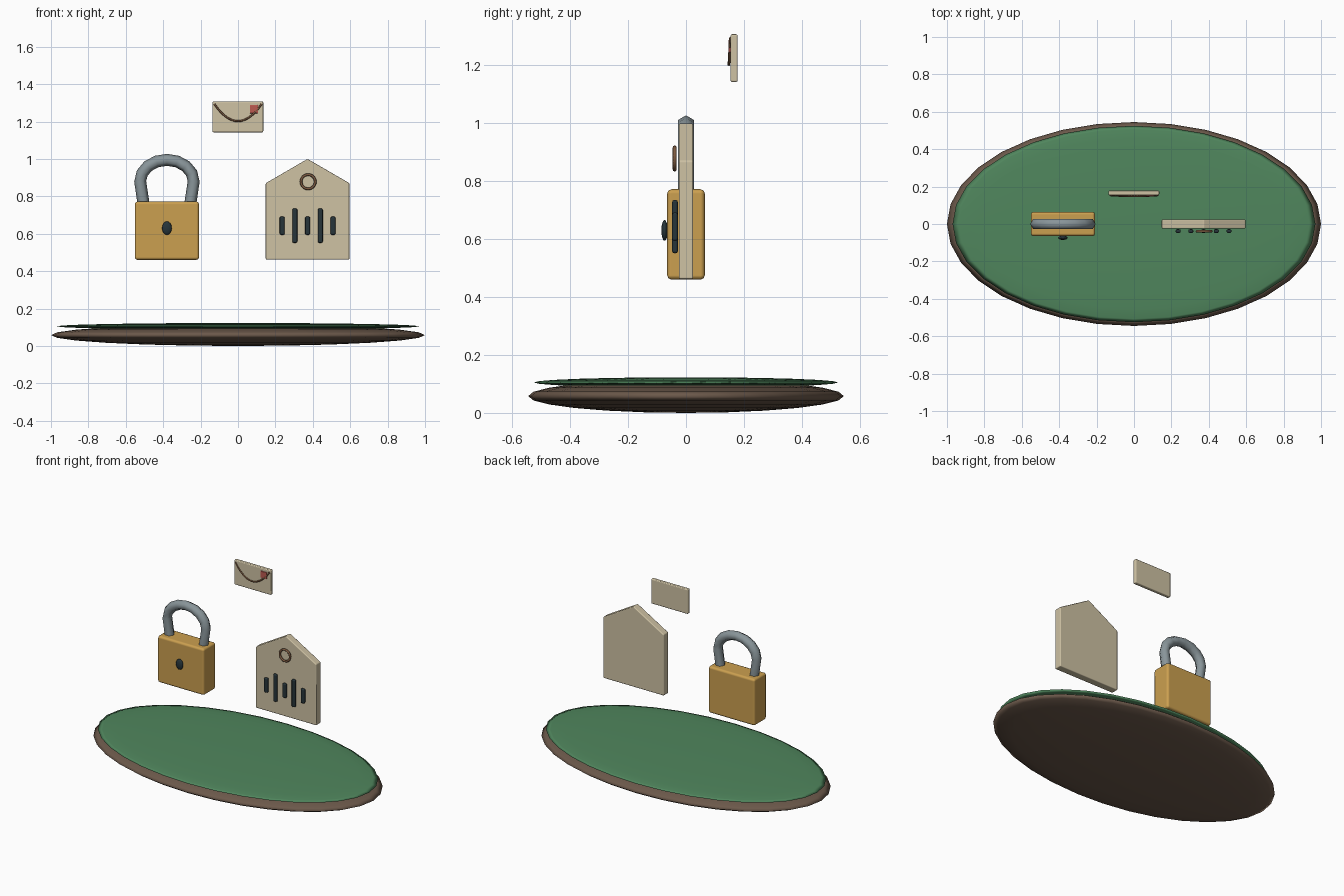
import bpy, bmesh, math
from mathutils import Vector, Matrix

if "Cube" in bpy.data.objects:
    bpy.data.objects.remove(bpy.data.objects["Cube"])


def material(name, rgb):
    m = bpy.data.materials.new(name)
    m.diffuse_color = (*rgb, 1)
    m.use_nodes = True
    m.node_tree.nodes["Principled BSDF"].inputs["Base Color"].default_value = m.diffuse_color
    return m


GREEN = material("green", (0.08, 0.24, 0.11))
BROWN = material("brown", (0.15, 0.10, 0.07))
GOLD = material("gold", (0.60, 0.35, 0.08))
STEEL = material("steel", (0.25, 0.30, 0.32))
CREAM = material("cream", (0.62, 0.54, 0.37))
DARK = material("dark", (0.02, 0.035, 0.042))
COPPER = material("copper", (0.20, 0.10, 0.05))
RED = material("red", (0.50, 0.10, 0.08))


def finish(name, bm, mat, loc=(0, 0, 0), bevel=0, segments=2, sharp=None):
    bmesh.ops.recalc_face_normals(bm, faces=bm.faces)
    me = bpy.data.meshes.new(name)
    bm.to_mesh(me)
    bm.free()
    me.materials.append(mat)
    for p in me.polygons:
        p.use_smooth = True
    if sharp and not bevel:
        me.set_sharp_from_angle(angle=math.radians(sharp))
    ob = bpy.data.objects.new(name, me)
    ob.location = loc
    bpy.context.collection.objects.link(ob)
    if bevel:
        mod = ob.modifiers.new("bevel", 'BEVEL')
        mod.width = bevel
        mod.segments = segments
        mod.harden_normals = True
    return ob


def ellipsoid(name, loc, radii, mat, segs=32, rings=12):
    bm = bmesh.new()
    bmesh.ops.create_uvsphere(bm, u_segments=segs, v_segments=rings, radius=1,
                              matrix=Matrix.Diagonal((*radii, 1)))
    return finish(name, bm, mat, loc)


def box(name, loc, size, mat, bevel):
    bm = bmesh.new()
    bmesh.ops.create_cube(bm, size=1, matrix=Matrix.Diagonal((*size, 1)))
    return finish(name, bm, mat, loc, bevel)


def tube(name, path, radius, sides, mat, closed=False):
    """Sweep a round section along a path lying in the xz plane."""
    bm = bmesh.new()
    pts = [Vector(p) for p in path]
    n = len(pts)
    rings = []
    for i, p in enumerate(pts):
        a = pts[i - 1] if closed or i > 0 else p
        b = pts[(i + 1) % n] if closed or i < n - 1 else p
        t = (b - a).normalized()
        out = t.cross(Vector((0, 1, 0))).normalized()
        side = t.cross(out)
        rings.append([bm.verts.new(p + radius * (out * math.cos(w) + side * math.sin(w)))
                      for w in (2 * math.pi * k / sides for k in range(sides))])
    for i in range(n if closed else n - 1):
        r, s = rings[i], rings[(i + 1) % n]
        for k in range(sides):
            j = (k + 1) % sides
            bm.faces.new((r[k], r[j], s[j], s[k]))
    if not closed:
        bm.faces.new(rings[0])
        bm.faces.new(rings[-1])
    return finish(name, bm, mat, sharp=75)


# Oval base with a green top
ellipsoid("base", (0, 0, 0.058), (1.0, 0.545, 0.058), BROWN)
ellipsoid("base_top", (0, 0, 0.105), (0.97, 0.525, 0.018), GREEN)

# Padlock: body, hexagonal-section shackle, keyhole
LX = -0.38
box("padlock_body", (LX, 0, 0.616), (0.344, 0.13, 0.312), GOLD, 0.015)
arc = [(LX - 0.143 * math.cos(a), 0, 0.88 + 0.115 * math.sin(a))
       for a in (math.pi * i / 8 for i in range(9))]
shackle = [(LX - 0.122, 0, 0.74)] + arc + [(LX + 0.122, 0, 0.74)]
tube("padlock_shackle", shackle, 0.032, 6, STEEL)
ellipsoid("keyhole", (LX, -0.074, 0.63), (0.026, 0.011, 0.036), DARK, 16, 8)

# Tag: pentagon plate with pointed top
TX = 0.372
bm = bmesh.new()
outline = [(-0.224, 0.462), (0.224, 0.462), (0.224, 0.87), (0, 1.0), (-0.224, 0.87)]
face = bm.faces.new([bm.verts.new((x, -0.025, z)) for x, z in outline])
ext = bmesh.ops.extrude_face_region(bm, geom=[face])
bmesh.ops.translate(bm, vec=(0, 0.05, 0),
                    verts=[v for v in ext["geom"] if isinstance(v, bmesh.types.BMVert)])
finish("tag_plate", bm, CREAM, (TX, 0, 0), 0.006)

# Ring eyelet and row of bars on the tag front
tube("tag_eyelet", [(TX + 0.003 + 0.038 * math.cos(a), -0.039, 0.878 + 0.038 * math.sin(a))
                    for a in (2 * math.pi * i / 24 for i in range(24))],
     0.007, 8, COPPER, closed=True)
for i in range(5):
    h = 0.184 if i % 2 else 0.098
    box(f"tag_bar_{i + 1}", (TX + 0.068 * (i - 2), -0.038, 0.643), (0.027, 0.02, h), DARK, 0.008)

# Floating envelope with flap line and stamp
box("envelope", (-0.001, 0.166, 1.2245), (0.272, 0.025, 0.165), CREAM, 0.006)
tube("envelope_flap", [(0.127 * u, 0.148 + 0.005 * u * u, 1.202 + 0.092 * u * u)
                       for u in (i / 8 for i in range(-8, 9))], 0.005, 6, COPPER)
box("envelope_stamp", (0.085, 0.151, 1.266), (0.044, 0.008, 0.044), RED, 0.002)
